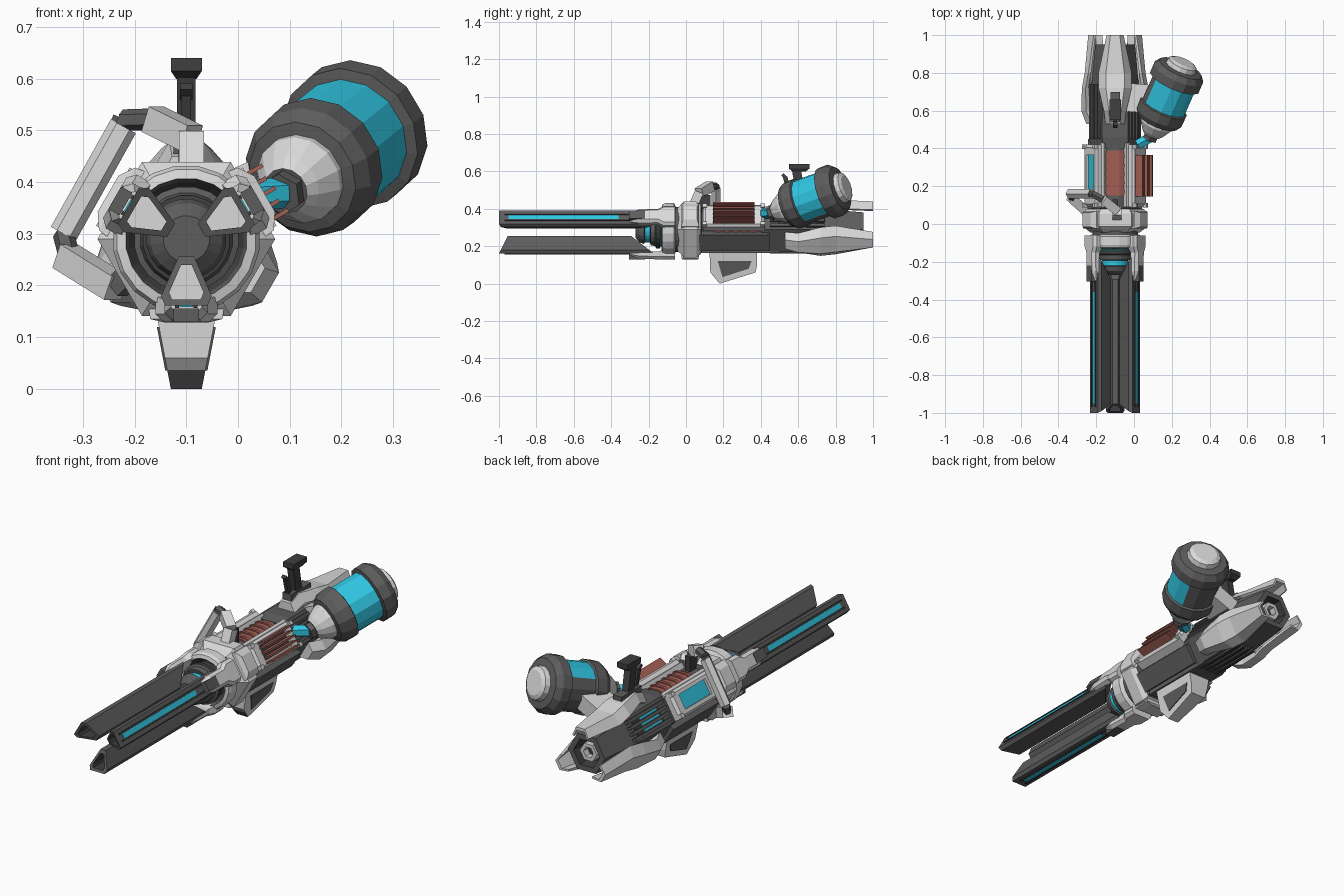
import bpy, bmesh, math
from mathutils import Matrix, Vector

if "Cube" in bpy.data.objects:
    bpy.data.objects.remove(bpy.data.objects["Cube"])

COLORS = {
    "light_grey": (0.70, 0.70, 0.70),
    "dark_grey": (0.11, 0.11, 0.11),
    "charcoal": (0.05, 0.05, 0.05),
    "cyan": (0.03, 0.57, 0.77),
    "copper": (0.36, 0.115, 0.09),
}
MATS = {}
for key, c in COLORS.items():
    MATS[key] = bpy.data.materials.new(key)
    MATS[key].diffuse_color = (*c, 1)
L, D, K, C, R = COLORS


def around(angle):
    """Frame on the main axis: local z points outward at the angle, local y runs along the body."""
    return Matrix.Translation((-0.1, 0, 0.29)) @ Matrix.Rotation(math.radians(90 - angle), 4, 'Y')


AXIS = around(90)
WORLD = Matrix.Identity(4)


def loft(name, rings, cols, m=WORLD):
    """Skin through rings. cols: one colour, or [start cap, bands..., end cap]."""
    n = len(rings[0])
    if isinstance(cols, str):
        cols = [cols] * (len(rings) + 1)
    used = list(dict.fromkeys(cols))
    bm = bmesh.new()
    vs = [[bm.verts.new(m @ Vector(p)) for p in ring] for ring in rings]
    bm.faces.new(vs[0]).material_index = used.index(cols[0])
    for i in range(len(rings) - 1):
        for j in range(n):
            k = (j + 1) % n
            f = bm.faces.new((vs[i][j], vs[i][k], vs[i + 1][k], vs[i + 1][j]))
            f.material_index = used.index(cols[i + 1])
    bm.faces.new(vs[-1]).material_index = used.index(cols[-1])
    bmesh.ops.recalc_face_normals(bm, faces=bm.faces)
    me = bpy.data.meshes.new(name)
    bm.to_mesh(me)
    bm.free()
    for u in used:
        me.materials.append(MATS[u])
    ob = bpy.data.objects.new(name, me)
    bpy.context.collection.objects.link(ob)
    return ob


def turned(name, prof, cols, m=AXIS, n=20, off=0.5):
    """Faceted body of revolution about local y from (y, radius) points."""
    a = [2 * math.pi * (i + off) / n for i in range(n)]
    return loft(name, [[(r * math.cos(t), y, r * math.sin(t)) for t in a] for y, r in prof], cols, m)


def rect(x0, x1, y0, y1, z):
    return [(x0, y0, z), (x1, y0, z), (x1, y1, z), (x0, y1, z)]


def box(name, x0, x1, y0, y1, z0, z1, col, m=WORLD):
    return loft(name, [rect(x0, x1, y0, y1, z0), rect(x0, x1, y0, y1, z1)], col, m)


def bar(name, p, q, w, h, col, n=4):
    """Straight prism between two points."""
    p, q = Vector(p), Vector(q)
    m = Matrix.Translation(p) @ (q - p).to_track_quat('Y', 'Z').to_matrix().to_4x4()
    s = 1 / math.cos(math.pi / n)
    a = [2 * math.pi * (i + 0.5) / n for i in range(n)]
    return loft(name, [[(w * s * math.cos(t), y, h * s * math.sin(t)) for t in a] for y in (0, (q - p).length)], col, m)


# Three hollow prongs with recessed glowing strips and rear brackets
PRONG = [(-.015, .034), (.015, .034), (.049, .110), (.041, .129), (-.041, .129), (-.049, .110)]
HOLE = [(t * .68, .088 + (r - .088) * .7) for t, r in PRONG]
for ang in (30, 150, 270):
    m = around(ang)
    loft("prong", [
        [(t, -.17 - (.13 - r) * 1.3, r) for t, r in PRONG],
        [(t, -1 + (.13 - r) * .5, r) for t, r in PRONG],
        [(t, -1 + (.13 - r) * .5, r) for t, r in HOLE],
        [(t, -.45, r) for t, r in HOLE]], [D, D, D, K, L], m)
    for s in (-1, 1):
        box("strip_rim", s * .018 - .004, s * .018 + .004, -.97, -.30, .125, .134, K, m)
    box("prong_strip", -.013, .013, -.95, -.36, .127, .1315, C, m)
    loft("prong_bracket", [
        [(t, y, r) for t, r in ((-w, lo), (w, lo), (w, hi - .015), (w - .015, hi), (.015 - w, hi), (-w, hi - .015))]
        for y, w, lo, hi in ((-.30, .03, .125, .147), (-.25, .042, .122, .157), (-.15, .042, .118, .16),
                             (-.12, .06, .11, .16), (-.06, .06, .11, .16))], L, m)
    box("bracket_pad", -.025, .025, -.305, -.22, .135, .16, D, m)

# Emitter, front ring and collar
turned("emitter", [(-.27, .045), (-.25, .07), (-.225, .078), (-.22, .07), (-.192, .07), (-.19, .085), (-.165, .09),
                   (-.16, .102), (-.14, .102), (-.135, .092), (-.10, .092)],
       [D, D, D, D, C, K, D, D, K, C, K, D])
turned("front_ring", [(-.08, .09), (-.11, .112), (-.13, .118), (-.125, .136), (-.11, .143), (-.065, .143),
                      (-.055, .125)], [D, K, D, L, L, L, L, L])
turned("neck", [(-.06, .122), (-.02, .122)], D)
turned("collar", [(-.045, .13), (-.03, .15), (-.012, .172), (.055, .172), (.08, .152), (.085, .11)],
       [D, L, L, L, L, D, D], n=6, off=0)
for ang in (30, 150, 270):
    loft("collar_block", [rect(-.075, .075, -.025, .07, .12), rect(-.07, .07, -.025, .07, .155),
                          rect(-.04, .04, -.015, .06, .175 if ang < 200 else .162)], L, around(ang))

# Copper core in the middle section between rails
turned("core_housing", [(.07, .112), (.43, .112)], D, n=16)
turned("copper_core", [(.15, .118), (.39, .118)], R, n=16)
for i in range(5):
    turned("core_rib", [(.165 + i * .046, .124), (.18 + i * .046, .124)], R, n=16)
for ang in (212, 328):
    box("lower_rail", -.05, .05, .06, .45, .07, .138, D, around(ang))
for ang in (60, 120):
    box("upper_rail", -.012, .012, .09, .43, .09, .139, L, around(ang))
box("keel", -.07, .07, .06, .5, .08, .125, D, around(270))

# Side frames: cooling fins on the right, glowing panel on the left
for ang, inner in ((30, K), (150, C)):
    m = around(ang)
    w = .068
    loft("side_frame", [rect(-w, w, .09, .42, .10), rect(-w, w, .09, .42, .143),
                        rect(-w + .012, w - .012, .105, .405, .155),
                        rect(-w + .03, w - .03, .15, .365, .155),
                        rect(-w + .03, w - .03, .15, .365, .142)], [L, L, L, L, L, inner], m)
    for s in (-1, 1):
        for y in (.10, .41):
            box("frame_bolt", s * .055 - .01, s * .055 + .01, y - .012, y + .012, .14, .164, L, m)
for i in range(5):
    t = -.05 + i * .025
    box("cooling_fin", t - .004, t + .004, .145, .365, .12, .199 - .006 * (i % 2), R, around(30))

# Rear hull with open socket and hexagonal nut
turned("rear_hull", [(.40, .128), (.46, .138), (.62, .135), (.88, .112), (.95, .105), (.95, .075), (.88, .07)],
       [D, D, D, D, D, D, K, K], n=6, off=0)
turned("rear_nut", [(.87, .048), (.935, .048), (.935, .028), (.90, .028)], [L, L, L, L, K], n=6, off=0)
for ang in (30, 150, 270):
    m = around(ang)
    box("vent_bed", -.045, .045, .46, .70, .10, .119, K, m)
    if ang == 150:
        for t in (-.03, 0, .03):
            box("vent_glow", t - .005, t + .005, .51, .65, .115, .1205, C, m)
    for t in (-.045, -.015, .015, .045):
        box("vent_rib", t - .008, t + .008, .45, .74, .09, .129, K if ang == 270 else D, m)

# Three armour plates flaring backwards
for ang in (90, 210, 330):
    loft("rear_plate", [
        [(t, y, r) for t, r in ((-w, h - .045), (-w * .55, h), (w * .55, h), (w, h - .045),
                                (w * .8, h - .052), (w * .5, h - th), (-w * .5, h - th), (-w * .8, h - .052))]
        for y, w, h, th in ((.53, .05, .16, .06), (.60, .06, .188, .07), (.72, .088, .175, .06),
                            (.80, .088, .158, .03), (1.0, .045, .15, .016))], L, around(ang))


# Lower grip housing with a dark toe and inset side panels
def half(z):
    return .03 + .025 * z / .13


def grip_ring(ya, za, yb, zb):
    return [(-.1 - half(za), ya, za), (-.1 + half(za), ya, za), (-.1 + half(zb), yb, zb), (-.1 - half(zb), yb, zb)]


grip = loft("grip_housing", [grip_ring(.125, .19, .38, .19), grip_ring(.13, .06, .38, .10),
                             grip_ring(.15, .036, .376, .08), grip_ring(.18, 0, .372, .06)], L)
grip.data.materials.append(MATS[D])
for f in grip.data.polygons:
    if f.normal.y < -.5 and f.center.z < .03:
        f.material_index = 1
for s in (-1, 1):
    loft("grip_panel", [[(-.1 + s * (half(z) + o), y, z) for y, z in
                         ((.17, .12), (.35, .12), (.335, .08), (.195, .035))] for o in (-.004, .004)], D)

# Handle loop on the left
P = [(-.09, .07, .485), (-.165, .13, .522), (-.225, .16, .515), (-.338, .16, .30), (-.325, .13, .25), (-.235, .05, .195)]
bar("handle_top_foot", (-.09, .04, .42), (-.09, .07, .49), .024, .024, L)
bar("handle_top_arm", P[0], P[1], .024, .026, L)
bar("handle_upper_joint", P[1], (-.222, .16, .52), .018, .018, D, 6)
bar("handle_upper_bend", (-.222, .16, .522), (-.235, .16, .495), .018, .018, D, 6)
bar("handle_bar", (-.222, .16, .508), P[3], .024, .024, L, 6)
bar("handle_lower_joint", P[3], P[4], .018, .018, D, 6)
bar("handle_lower_arm", (-.335, .14, .257), P[5], .025, .025, L)
bar("handle_lower_foot", P[5], (-.20, .03, .23), .02, .02, D)

# Rear sight post and small front lever
box("sight_base", -.125, -.075, .54, .70, .45, .49, D)
bar("sight_stem", (-.1, .615, .47), (-.1, .59, .61), .018, .024, K)
loft("sight_head", [rect(-.12, -.08, .57, .64, .60), rect(-.13, -.07, .55, .66, .615),
                    rect(-.13, -.07, .55, .66, .64)], K)
bar("lever", (-.1, .56, .46), (-.1, .53, .57), .009, .012, K)
bar("lever_tip", (-.1, .535, .565), (-.1, .515, .585), .012, .008, K)
box("collar_knob", -.115, -.085, .07, .13, .40, .475, K)

# Tilted canister with a glowing window on its outer half
axis = Vector((.38, .87, .31)).normalized()
centre = Vector((.214, .75, .483))
CAN = Matrix.Translation(centre) @ axis.to_track_quat('Y', 'Z').to_matrix().to_4x4()
can = turned("canister", [(-.32, .045), (-.30, .062), (-.255, .088), (-.24, .088), (-.235, .112), (-.205, .131),
                          (-.15, .133), (-.145, .122), (.0, .122), (.005, .143), (.055, .143), (.085, .122),
                          (.09, .085), (.115, .08), (.125, .06)],
             [D, L, L, L, D, D, D, D, C, D, D, D, D, L, L, L], CAN, 14)
names = [x.name for x in can.data.materials]
for f in can.data.polygons:
    if f.material_index == names.index(C) and f.normal.dot(Vector((-.7, 0, -.7))) > .12:
        f.material_index = names.index(D)
bar("canister_collar", centre - axis * .345, centre - axis * .31, .036, .036, D, 6)
bar("canister_pipe", (.02, .42, .375), centre - axis * .335, .026, .026, C, 6)
bar("canister_mount", (-.03, .67, .37), (.10, .66, .43), .075, .04, L)

for m in bpy.data.materials:
    if m.users and not m.is_grease_pencil:
        m.use_nodes = True
        m.node_tree.nodes["Principled BSDF"].inputs["Base Color"].default_value = m.diffuse_color
